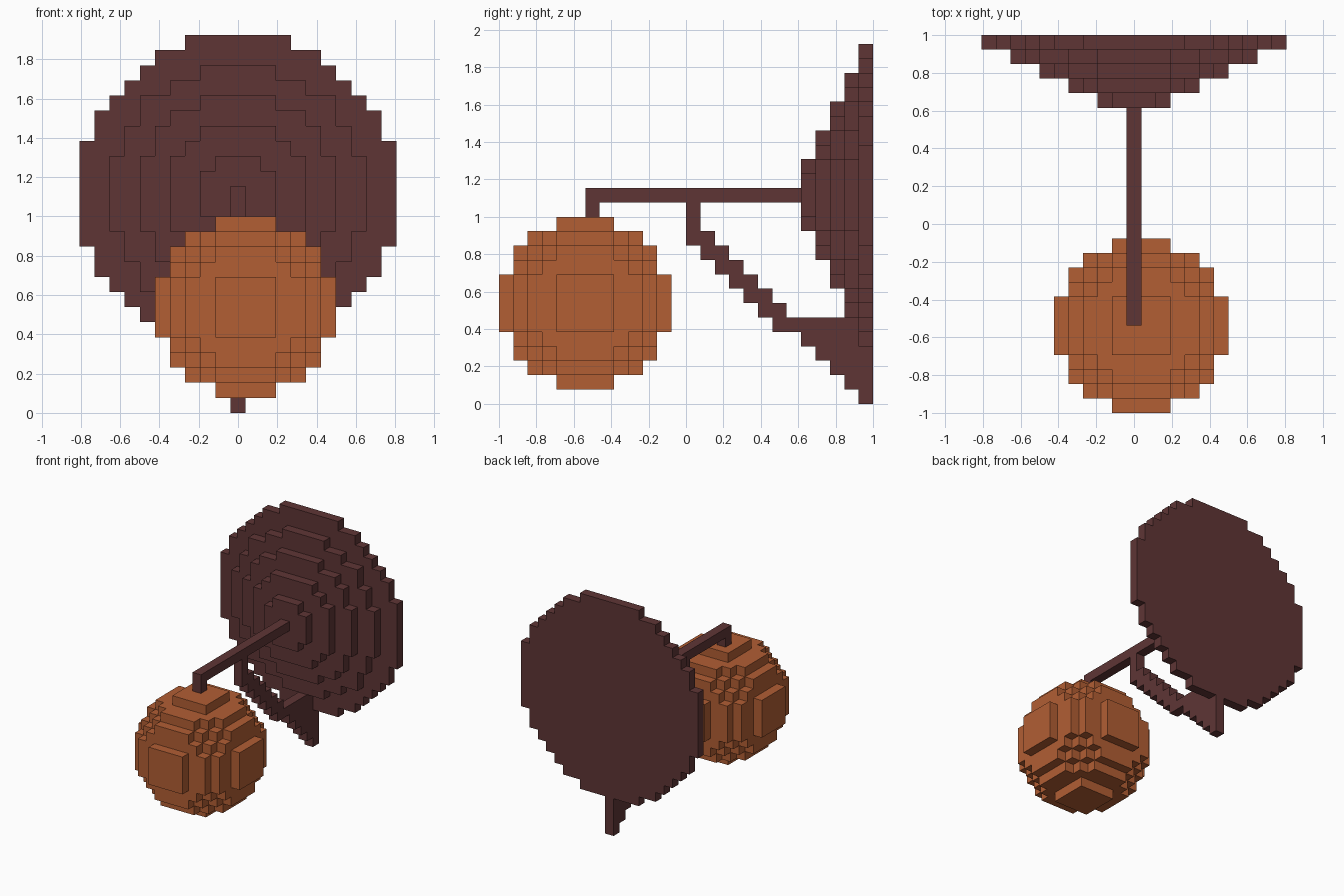
import bpy
import bmesh
from mathutils import Vector

if "Cube" in bpy.data.objects:
    bpy.data.objects.remove(bpy.data.objects["Cube"], do_unlink=True)

U = 2 / 26  # edge length of one block


def make_material(name, rgb):
    mat = bpy.data.materials.new(name)
    mat.use_nodes = True
    mat.diffuse_color = (*rgb, 1)
    mat.node_tree.nodes["Principled BSDF"].inputs["Base Color"].default_value = (*rgb, 1)
    return mat


def blocks(name, cells, mat):
    """Outer skin of a set of block cells (x centred on 0, y from the front, z from the floor)."""
    cells = set(cells)
    bm = bmesh.new()
    for cell in cells:
        centre = Vector((cell[0], cell[1] - 12.5, cell[2] + 0.5))
        for axis in range(3):
            for sign in (-1, 1):
                n = Vector((0, 0, 0))
                n[axis] = sign
                if tuple(int(c + d) for c, d in zip(cell, n)) in cells:
                    continue
                a = Vector((0, 0, 0))
                a[(axis + 1) % 3] = 0.5
                b = n.cross(a)
                mid = centre + n * 0.5
                corners = (mid - a - b, mid + a - b, mid + a + b, mid - a + b)
                bm.faces.new([bm.verts.new(c * U) for c in corners])
    bmesh.ops.remove_doubles(bm, verts=bm.verts, dist=U * 0.01)
    # Merge coplanar squares into larger flat faces
    bmesh.ops.dissolve_limit(bm, angle_limit=0.01, verts=bm.verts, edges=bm.edges)
    mesh = bpy.data.meshes.new(name)
    bm.to_mesh(mesh)
    bm.free()
    mesh.materials.append(mat)
    obj = bpy.data.objects.new(name, mesh)
    bpy.context.collection.objects.link(obj)
    return obj


brown = make_material("dark brown", (0.114, 0.036, 0.036))
orange = make_material("burnt orange", (0.445, 0.112, 0.034))

# Round stepped wall plate: five discs, each two blocks narrower in radius
blocks("wall_plate",
       [(x, 25 - i, 14 + z)
        for i in range(5)
        for x in range(-10, 11) for z in range(-10, 11)
        if x * x + z * z <= (10.5 - 2 * i) ** 2], brown)

# Straight arm with a short hook above the ball
blocks("arm", [(0, y, 14) for y in range(6, 21)] + [(0, 6, 13)], brown)

# Stair-stepped brace: (bottom, top) heights of each column from y = 13 back
columns = [(11, 14), (10, 12), (9, 11), (8, 10), (7, 9), (6, 8), (5, 7),
           (5, 6), (4, 6), (3, 6), (2, 6), (1, 6), (0, 4)]
blocks("brace",
       [(0, 13 + i, z) for i, (low, high) in enumerate(columns) for z in range(low, high)],
       brown)

# Hanging ball, twelve blocks across
blocks("ball",
       [(x, y, z) for x in range(-5, 7) for y in range(12) for z in range(1, 13)
        if (x - 0.5) ** 2 + (y - 5.5) ** 2 + (z - 6.5) ** 2 <= 36], orange)
